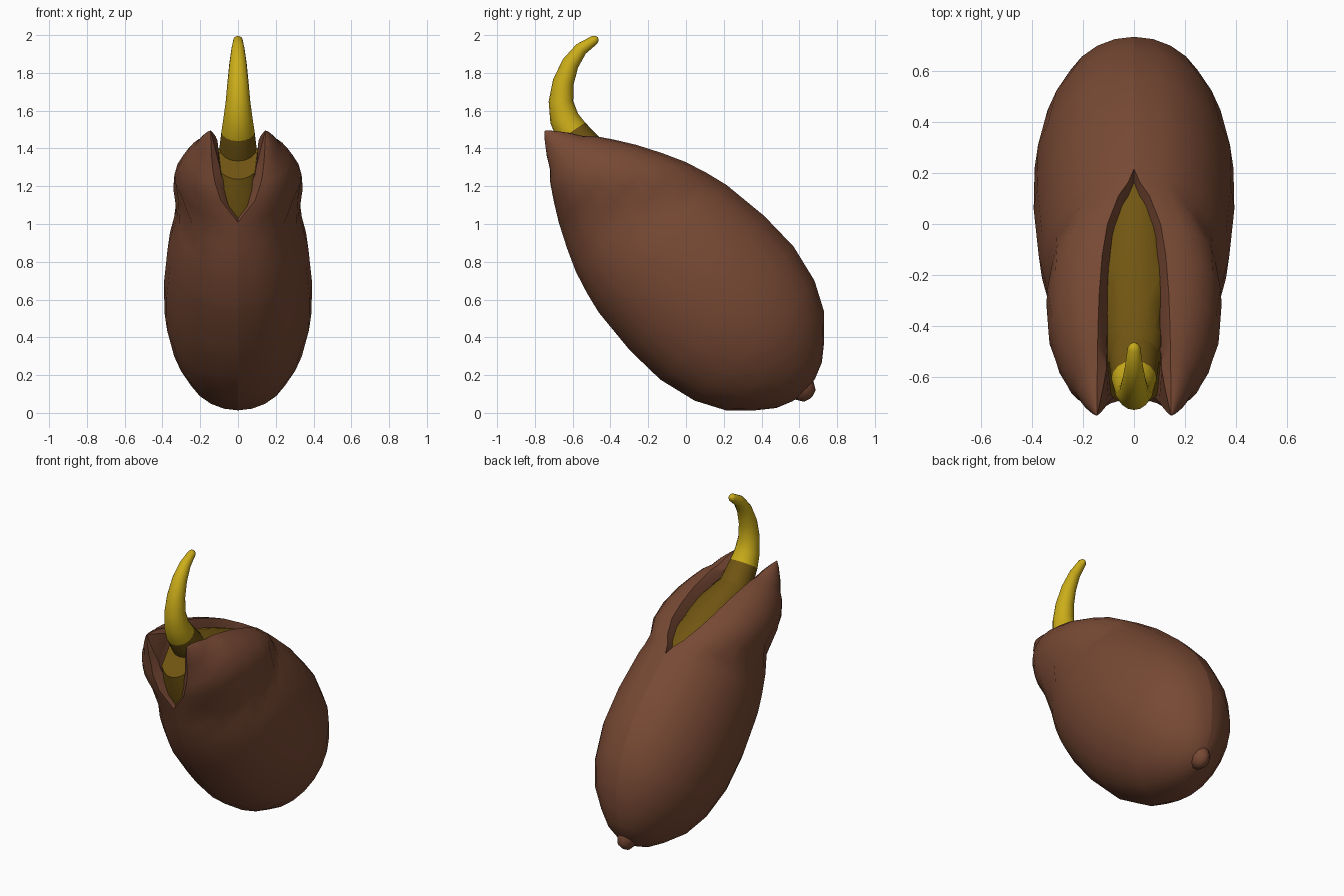
import bpy, bmesh, math
from mathutils import Vector

if "Cube" in bpy.data.objects:
    bpy.data.objects.remove(bpy.data.objects["Cube"])

R2 = math.sqrt(2)
VC = 0.527  # offset of the seed's long axis


def material(name, rgb):
    m = bpy.data.materials.new(name)
    m.diffuse_color = (*rgb, 1)
    m.use_nodes = True
    m.node_tree.nodes["Principled BSDF"].inputs["Base Color"].default_value = m.diffuse_color
    return m


BROWN = material("brown husk", (0.185, 0.066, 0.034))
OLIVE = material("dark olive kernel", (0.165, 0.092, 0.006))
YELLOW = material("yellow sprout", (0.60, 0.42, 0.010))


def tilt(x, v, u):
    """Seed space (x, across, along axis) to world: axis leans 45 degrees."""
    v += VC
    return Vector((x, (v - u) / R2, (v + u) / R2))


def loft(name, rings, mats, mat_rule=None, angle=40):
    """Skin closed rings of equal size and cap both ends."""
    bm = bmesh.new()
    rows = [[bm.verts.new(p) for p in ring] for ring in rings]
    n = len(rows[0])
    for i in range(len(rows) - 1):
        a, b = rows[i], rows[i + 1]
        for j in range(n):
            k = (j + 1) % n
            f = bm.faces.new((a[j], a[k], b[k], b[j]))
            f.material_index = mat_rule(i) if mat_rule else 0
    bm.faces.new(rows[0][::-1])
    f = bm.faces.new(rows[-1])
    f.material_index = mat_rule(len(rows) - 2) if mat_rule else 0
    bmesh.ops.remove_doubles(bm, verts=bm.verts, dist=0.0005)
    bmesh.ops.recalc_face_normals(bm, faces=bm.faces)
    me = bpy.data.meshes.new(name)
    bm.to_mesh(me)
    bm.free()
    ob = bpy.data.objects.new(name, me)
    bpy.context.collection.objects.link(ob)
    for m in mats:
        me.materials.append(m)
    bpy.ops.object.select_all(action='DESELECT')
    ob.select_set(True)
    bpy.context.view_layer.objects.active = ob
    bpy.ops.object.shade_smooth_by_angle(angle=math.radians(angle))
    return ob


# Husk profile: distance along axis, radius
PROFILE = [(-.372, .004), (-.355, .085), (-.32, .17), (-.25, .258), (-.14, .368),
           (.014, .449), (.22, .4985), (.445, .503), (.70, .478), (.76, .464),
           (.82, .449), (.94, .411), (1.06, .357), (1.19, .29), (1.29, .228),
           (1.375, .170), (1.42, .125), (1.485, .085), (1.55, .035), (1.584, .003)]


def opening(u, v):
    """Half width of the split, starting further down on the upper side."""
    d = u - (1.02 - 0.61 * v)
    return 0.148 * (1 - math.exp(-d / 0.14)) if d > 0 else 0.0


# Two husk halves, each with a wall along the split
for side, label in ((1, "right"), (-1, "left")):
    rings = []
    for u, r in PROFILE:
        ring = []
        for j in range(13):
            t = -math.pi / 2 + math.pi * j / 12
            v = r * math.sin(t)
            x = 0.78 * r * math.cos(t) + opening(u, v)
            ring.append(tilt(side * x, v, u))
        for s in (0.72, -0.72):
            v = s * r
            x = max(0, opening(u, v / 0.72) - 0.035 * min(1, r / 0.12))
            ring.append(tilt(side * x, v, u))
        rings.append(ring)
    loft("husk_" + label, rings, [BROWN])

# Kernel seen through the split
rings = []
for u, r in PROFILE[6:16]:
    ring = []
    for j in range(24):
        t = 2 * math.pi * j / 24
        x = max(-.112, min(.112, 0.7 * r * math.cos(t)))
        ring.append(tilt(x, 0.9 * r * math.sin(t), u))
    rings.append(ring)
loft("kernel", rings, [OLIVE])

# Curved sprout: y, z, radius; olive at the root, yellow above
PATH = [(-.40, 1.22, .12), (-.53, 1.39, .10), (-.607, 1.488, .088),
        (-.645, 1.56, .077), (-.662, 1.65, .065), (-.650, 1.75, .056),
        (-.612, 1.85, .046), (-.555, 1.927, .035), (-.485, 1.974, .025),
        (-.472, 1.981, .017), (-.465, 1.984, .006)]
rings = []
for i, (y, z, r) in enumerate(PATH):
    a, b = PATH[max(i - 1, 0)], PATH[min(i + 1, len(PATH) - 1)]
    d = Vector((0, b[0] - a[0], b[1] - a[1])).normalized()
    across = Vector((0, d.z, -d.y))
    rings.append([Vector((0, y, z)) + Vector((1, 0, 0)) * r * math.cos(t) + across * r * math.sin(t)
                  for t in (2 * math.pi * j / 16 for j in range(16))])
loft("sprout", rings, [OLIVE, YELLOW], lambda i: 0 if i < 2 else 1, 60)

# Stem stub at the blunt end
rings = [[tilt(0.8 * r * math.cos(t), r * math.sin(t), u)
          for t in (2 * math.pi * j / 10 for j in range(10))]
         for u, r in ((-.30, .085), (-.355, .074), (-.40, .046), (-.412, .01))]
loft("stem_stub", rings, [BROWN], None, 60)
